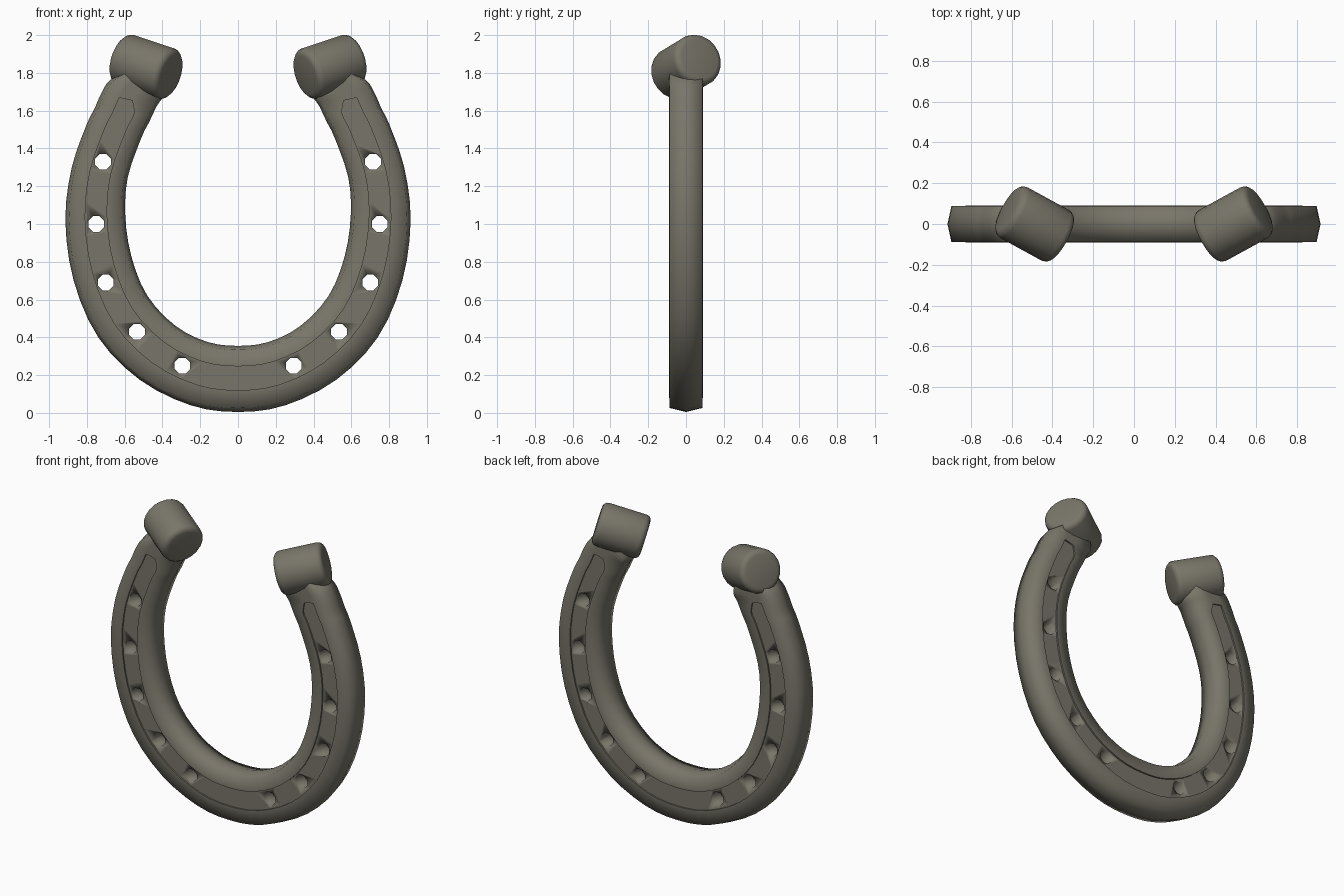
import bpy, bmesh, math
from mathutils import Vector, Matrix

if "Cube" in bpy.data.objects:
    bpy.data.objects.remove(bpy.data.objects["Cube"])

# matched outer / inner outline points of the right half: (xo, zo, xi, zi)
PAIRS = [(0, .005, 0, .355), (.25, .04, .16, .375), (.52, .175, .33, .46),
         (.74, .40, .48, .62), (.87, .70, .565, .83), (.914, 1.02, .597, 1.05),
         (.88, 1.30, .583, 1.25), (.80, 1.53, .51, 1.46), (.76, 1.61, .47, 1.54),
         (.725, 1.69, .43, 1.625), (.68, 1.76, .40, 1.675), (.59, 1.81, .42, 1.75)]
HOLES = [(.295, .25), (.535, .43), (.70, .69), (.75, 1.0), (.715, 1.33)]
SUB, GROOVE_END = 3, 9
HALF, DEPTH = .09, .01

metal = bpy.data.materials.new("dull_metal")
metal.diffuse_color = (.19, .178, .142, 1)
metal.use_nodes = True
metal.node_tree.nodes["Principled BSDF"].inputs["Base Color"].default_value = metal.diffuse_color


def new_object(name, bm):
    bmesh.ops.recalc_face_normals(bm, faces=bm.faces[:])
    me = bpy.data.meshes.new(name)
    bm.to_mesh(me)
    bm.free()
    me.materials.append(metal)
    ob = bpy.data.objects.new(name, me)
    bpy.context.collection.objects.link(ob)
    return ob


def activate(ob):
    bpy.ops.object.select_all(action='DESELECT')
    ob.select_set(True)
    bpy.context.view_layer.objects.active = ob


def smooth_path(points):
    pts = [Vector(p) for p in points]
    first = Vector((-pts[1][0], pts[1][1], -pts[1][2], pts[1][3]))
    ext = [first] + pts + [pts[-1]]
    out = []
    for i in range(1, len(ext) - 2):
        a, b, c, d = ext[i - 1:i + 3]
        for k in range(SUB):
            t = k / SUB
            out.append(.5 * (2 * b + (c - a) * t + (2 * a - 5 * b + 4 * c - d) * t * t
                             + (3 * b - a - 3 * c + d) * t ** 3))
    return out + [pts[-1]]


def section(index, p, side):
    # closed section across the bar; the groove band narrows at its tip
    k = min(1, max(0, (index - (GROOVE_END - .7) * SUB) / (.7 * SUB)))
    g0, g1 = .33, .69 - .13 * k
    front = [(0, 0), (.06, -.087), (g0, -HALF), (g1, -HALF), (.94, -.087), (1, 0)]
    prof = front + [(t, -y) for t, y in reversed(front[1:-1])]
    return [(side * (p[0] + (p[2] - p[0]) * t), y, p[1] + (p[3] - p[1]) * t)
            for t, y in prof]


# curved bar with a groove on both faces
half = list(enumerate(smooth_path(PAIRS)))
stations = [(i, p, -1) for i, p in reversed(half[1:])] + [(i, p, 1) for i, p in half]
bm = bmesh.new()
rings = [[bm.verts.new(c) for c in section(*s)] for s in stations]
grooves = ([], [])
for n in range(len(rings) - 1):
    a, b = rings[n], rings[n + 1]
    inside = max(stations[n][0], stations[n + 1][0]) <= GROOVE_END * SUB
    for j in range(10):
        k = (j + 1) % 10
        f = bm.faces.new((a[j], a[k], b[k], b[j]))
        if inside and j in (2, 7):
            grooves[j == 7].append(f)
bm.faces.new(rings[0])
bm.faces.new(rings[-1])
bmesh.ops.recalc_face_normals(bm, faces=bm.faces[:])
for faces, dy in zip(grooves, (DEPTH, -DEPTH)):
    r = bmesh.ops.extrude_face_region(bm, geom=faces)
    bmesh.ops.translate(bm, vec=(0, dy, 0),
                        verts=[v for v in r['geom'] if isinstance(v, bmesh.types.BMVert)])
    bmesh.ops.delete(bm, geom=[f for f in faces if f.is_valid], context='FACES_ONLY')
bar = new_object("horseshoe_bar", bm)

# eight-sided nail holes
bm = bmesh.new()
for x, z in HOLES:
    for s in (-1, 1):
        m = (Matrix.Translation((s * x, 0, z)) @ Matrix.Rotation(math.pi / 2, 4, 'X')
             @ Matrix.Rotation(math.pi / 8, 4, 'Z'))
        bmesh.ops.create_cone(bm, cap_ends=True, segments=8, radius1=.045,
                              radius2=.045, depth=.4, matrix=m)
cutter = new_object("nail_hole_cutter", bm)
cutter.hide_render = True
mod = bar.modifiers.new("nail_holes", 'BOOLEAN')
mod.operation, mod.object, mod.solver = 'DIFFERENCE', cutter, 'EXACT'
activate(bar)
bpy.ops.object.modifier_apply(modifier=mod.name)
bpy.data.objects.remove(cutter)
bpy.ops.object.shade_smooth_by_angle(angle=math.radians(82))

# soften the shading over the hole rims
bm = bmesh.new()
bm.from_mesh(bar.data)
for e in bm.edges:
    if all(any(math.hypot(abs(v.co.x) - x, v.co.z - z) < .048 for x, z in HOLES)
           for v in e.verts):
        e.smooth = True
bm.to_mesh(bar.data)
bm.free()

# rounded-edge cylinders on the two heels
for side, name in ((-1, "left_heel_cap"), (1, "right_heel_cap")):
    axis = Vector((side * .84, .46, .28))
    m = Matrix.Translation((side * .487, 0, 1.832)) @ axis.to_track_quat('Z', 'Y').to_matrix().to_4x4()
    bm = bmesh.new()
    bmesh.ops.create_cone(bm, cap_ends=True, segments=20, radius1=.141,
                          radius2=.141, depth=.31)
    rims = [e for e in bm.edges if abs(e.verts[0].co.z - e.verts[1].co.z) < 1e-4]
    bmesh.ops.bevel(bm, geom=rims, offset=.034, segments=3, profile=.5, affect='EDGES')
    bm.transform(m)
    cap = new_object(name, bm)
    activate(cap)
    bpy.ops.object.shade_smooth_by_angle(angle=math.radians(60))
